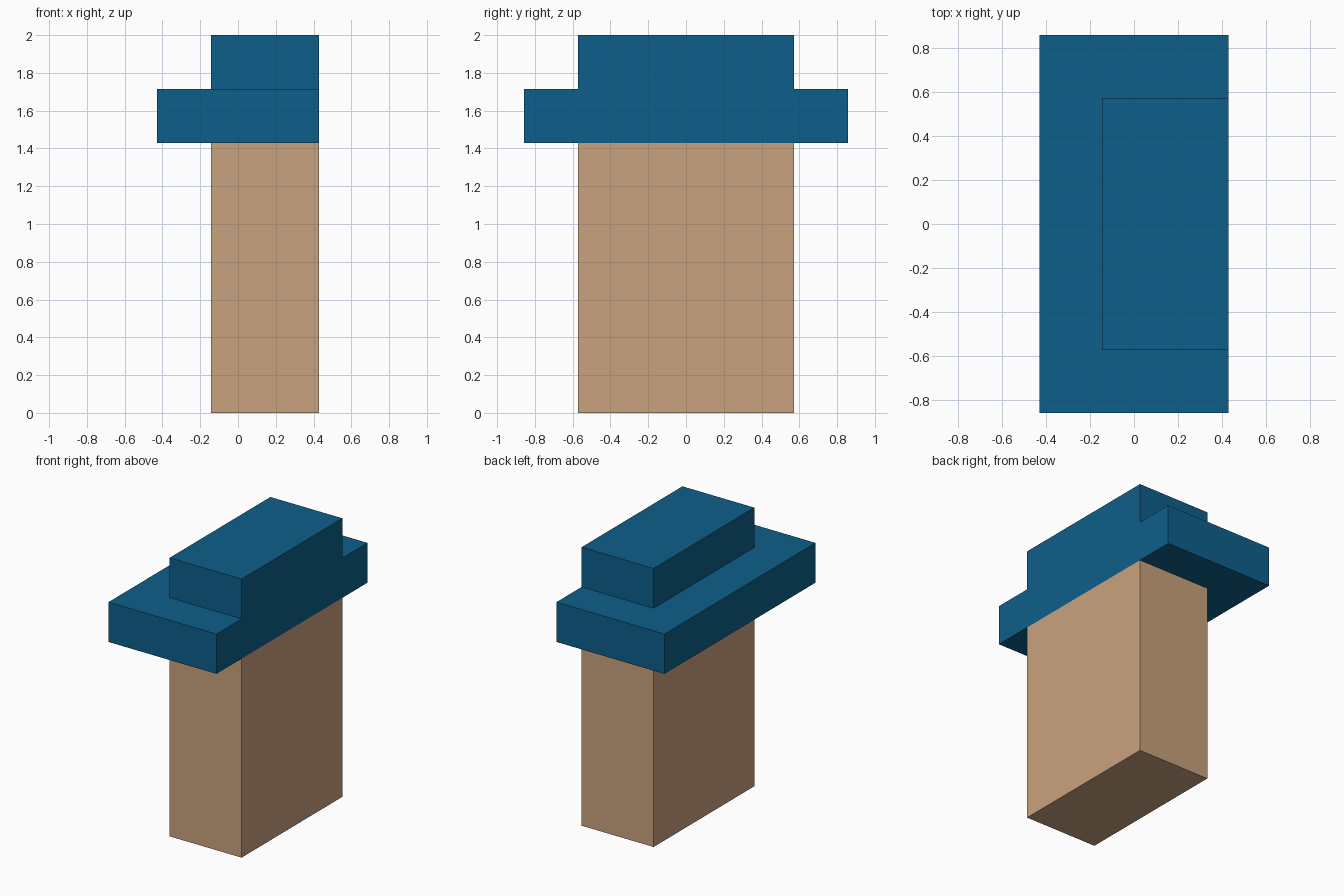
import bpy, bmesh
from mathutils import Matrix, Vector

if "Cube" in bpy.data.objects:
    bpy.data.objects.remove(bpy.data.objects["Cube"])

U = 2 / 7  # grid unit of the blocky model


def material(name, rgb):
    m = bpy.data.materials.new(name)
    m.diffuse_color = (*rgb, 1)
    m.use_nodes = True
    m.node_tree.nodes["Principled BSDF"].inputs["Base Color"].default_value = m.diffuse_color
    return m


def add_box(bm, lo, hi):
    """Box between two corners, given in grid units."""
    lo, hi = Vector(lo) * U, Vector(hi) * U
    mat = Matrix.Translation((lo + hi) / 2) @ Matrix.Diagonal((*(hi - lo), 1))
    bmesh.ops.create_cube(bm, size=1, matrix=mat)


def finish(bm, name, mat):
    bmesh.ops.recalc_face_normals(bm, faces=bm.faces)
    mesh = bpy.data.meshes.new(name)
    bm.to_mesh(mesh)
    bm.free()
    mesh.materials.append(mat)
    bpy.context.collection.objects.link(bpy.data.objects.new(name, mesh))


tan = material("tan", (0.584, 0.361, 0.209))
blue = material("deep blue", (0.004, 0.114, 0.254))

# Head block
bm = bmesh.new()
add_box(bm, (-0.5, -2, 0), (1.5, 2, 5))
finish(bm, "head", tan)

# Hat: brim slab, cut along the crown outline
bm = bmesh.new()
add_box(bm, (-1.5, -3, 5), (1.5, 3, 6))
for co, no in (((-0.5, 0, 0), (1, 0, 0)), ((0, -2, 0), (0, 1, 0)), ((0, 2, 0), (0, 1, 0))):
    bmesh.ops.bisect_plane(bm, geom=bm.verts[:] + bm.edges[:] + bm.faces[:],
                           plane_co=Vector(co) * U, plane_no=no)

# Crown raised from the brim, flush with the +x side
bm.normal_update()
top = [f for f in bm.faces if f.normal.z > 0.9
       and f.calc_center_median().x > -0.5 * U and abs(f.calc_center_median().y) < 2 * U]
ext = bmesh.ops.extrude_face_region(bm, geom=top)
bmesh.ops.translate(bm, vec=(0, 0, U),
                    verts=[g for g in ext["geom"] if isinstance(g, bmesh.types.BMVert)])
bmesh.ops.delete(bm, geom=[f for f in top if f.is_valid], context="FACES")
bmesh.ops.recalc_face_normals(bm, faces=bm.faces)
bmesh.ops.dissolve_limit(bm, angle_limit=0.01, verts=bm.verts, edges=bm.edges)
finish(bm, "hat", blue)
